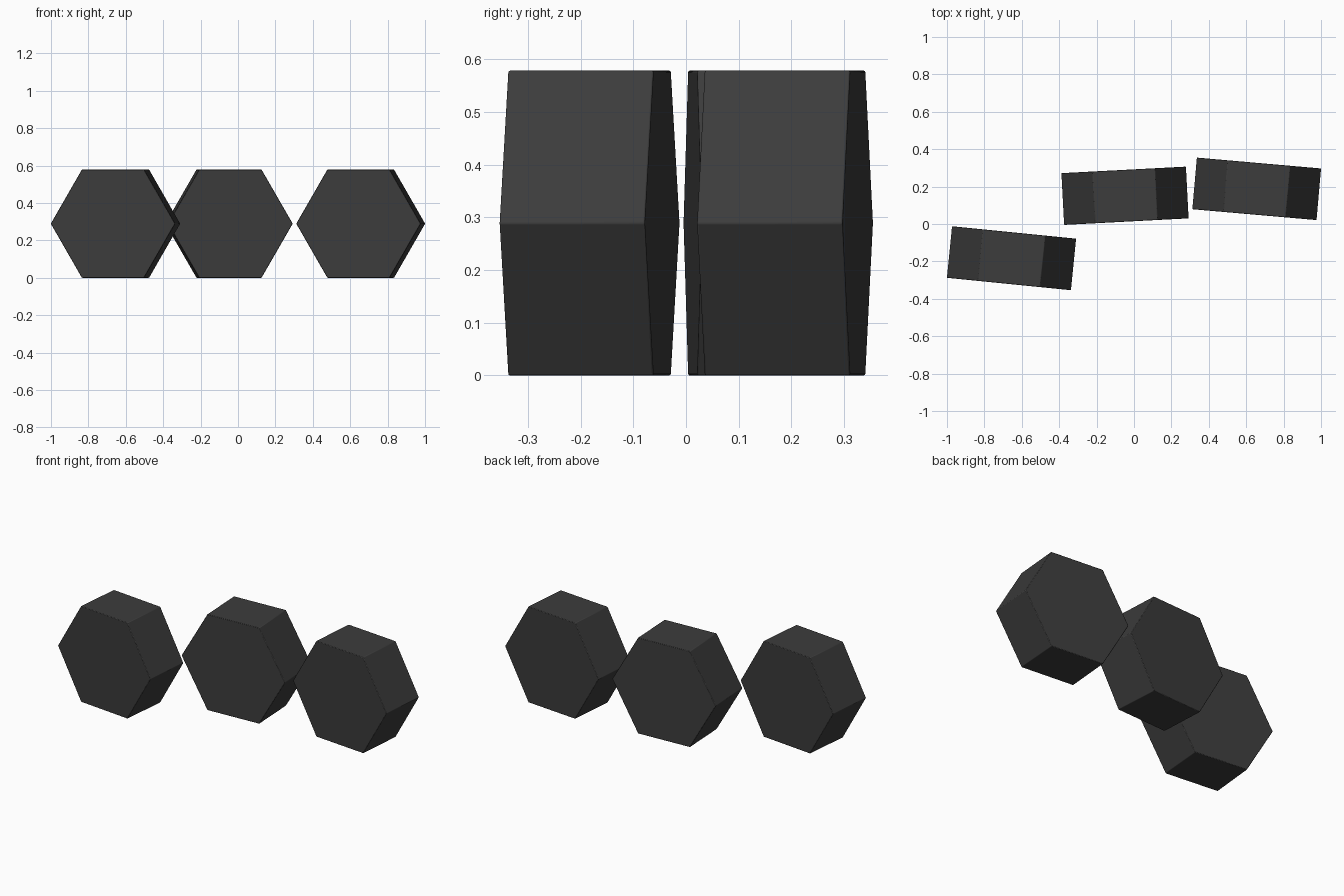
import bpy
import math

cube = bpy.data.objects.get("Cube")
if cube:
    bpy.data.objects.remove(cube, do_unlink=True)

RADIUS = 0.334
DEPTH = 0.277
APOTHEM = RADIUS * math.cos(math.pi / 6)

# Dark matte grey for every block
grey = bpy.data.materials.new("dark_grey")
grey.use_nodes = True
colour = (0.045, 0.045, 0.045, 1)
grey.diffuse_color = colour
shader = grey.node_tree.nodes["Principled BSDF"]
shader.inputs["Base Color"].default_value = colour
shader.inputs["Roughness"].default_value = 0.8


def hex_block(name, x, y, turn):
    """Hexagonal prism lying on one flat side, turned about the vertical."""
    bpy.ops.mesh.primitive_cylinder_add(vertices=6, radius=RADIUS, depth=DEPTH)
    block = bpy.context.object
    block.name = name
    # Points to left and right, flat sides up and down
    block.rotation_euler = (0, 0, math.pi / 6)
    bpy.ops.object.transform_apply(rotation=True)
    block.rotation_euler = (math.pi / 2, 0, 0)
    bpy.ops.object.transform_apply(rotation=True)
    block.rotation_euler = (0, 0, math.radians(turn))
    block.location = (x, y, APOTHEM)
    block.data.materials.append(grey)

    # Fine softened edges
    bevel = block.modifiers.new("soft_edges", "BEVEL")
    bevel.width = 0.003
    bevel.segments = 2
    bpy.ops.object.shade_smooth_by_angle(angle=math.radians(20))


hex_block("right_block", -0.655, -0.183, -5.7)
hex_block("middle_block", -0.048, 0.151, 3.0)
hex_block("left_block", 0.656, 0.188, -5.0)
